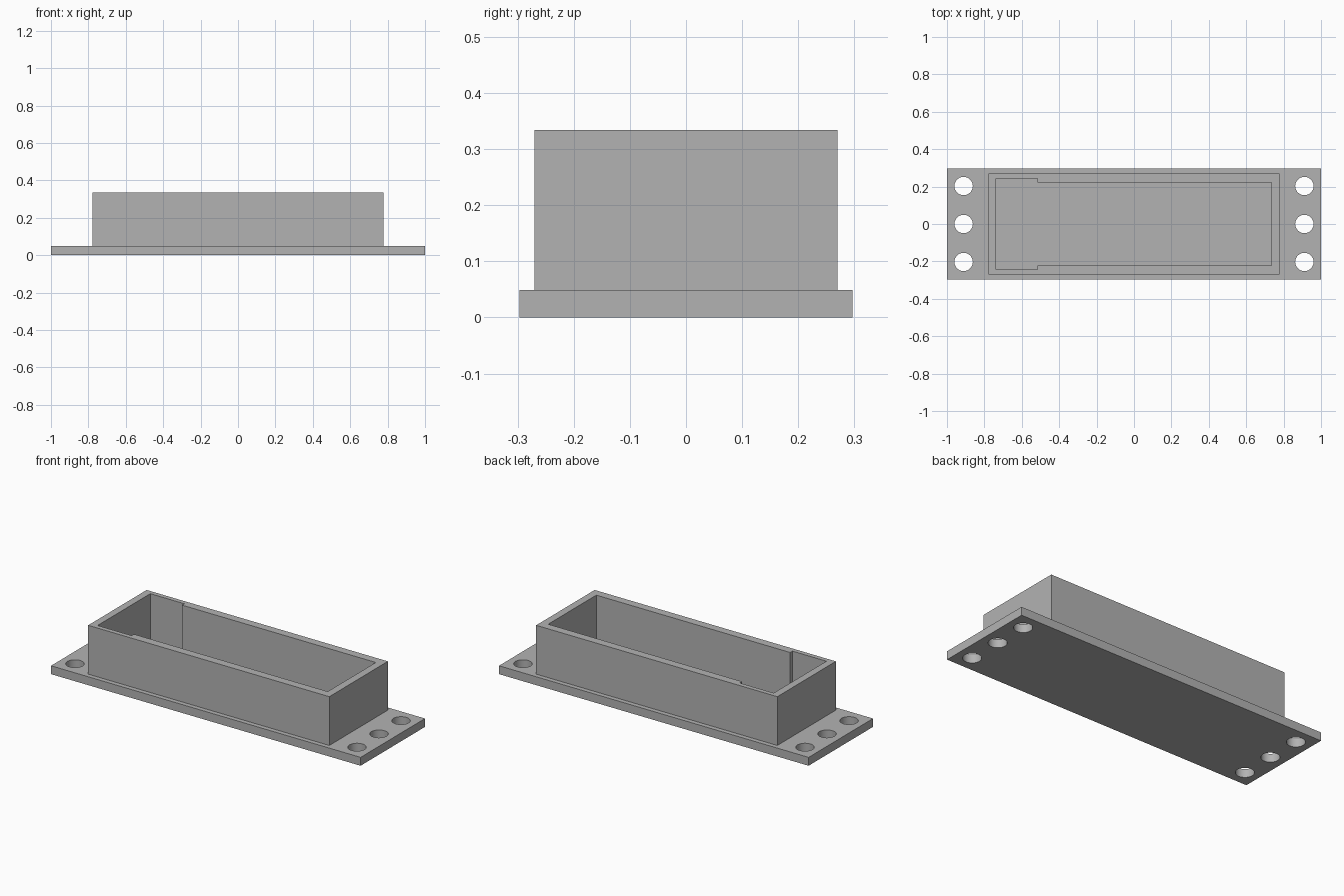
import bpy
import bmesh
from math import cos, sin, tau, radians

default = bpy.data.objects.get("Cube")
if default:
    bpy.data.objects.remove(default, do_unlink=True)

grey = bpy.data.materials.new("plain grey")
grey.use_nodes = True
GREY = (0.45, 0.45, 0.45, 1)
grey.diffuse_color = GREY
grey.node_tree.nodes["Principled BSDF"].inputs["Base Color"].default_value = GREY


def rectangle(x, y):
    return [(-x, -y), (x, -y), (x, y), (-x, y)]


def circle(cx, cy, r, sides=48):
    return [(cx + r * cos(tau * i / sides), cy + r * sin(tau * i / sides))
            for i in range(sides)]


def slab(name, outlines, bottom, top):
    """Solid plate from an outer outline and any hole outlines."""
    bm = bmesh.new()
    for outline in outlines:
        verts = [bm.verts.new((x, y, 0)) for x, y in outline]
        for a, b in zip(verts, verts[1:] + verts[:1]):
            bm.edges.new((a, b))
    bmesh.ops.triangle_fill(bm, edges=bm.edges[:], use_beauty=True, normal=(0, 0, 1))
    mesh = bpy.data.meshes.new(name)
    bm.to_mesh(mesh)
    bm.free()
    mesh.materials.append(grey)
    obj = bpy.data.objects.new(name, mesh)
    bpy.context.collection.objects.link(obj)
    obj.location.z = (bottom + top) / 2
    solid = obj.modifiers.new("thickness", 'SOLIDIFY')
    solid.thickness = top - bottom
    solid.offset = 0
    bpy.ops.object.select_all(action='DESELECT')
    obj.select_set(True)
    bpy.context.view_layer.objects.active = obj
    bpy.ops.object.modifier_apply(modifier=solid.name)
    bpy.ops.object.shade_smooth_by_angle(angle=radians(30))
    return obj


PLATE_TOP = 0.049

# Mounting flange with three screw holes at each end
holes = [circle(x, y, 0.049) for x in (-0.911, 0.911) for y in (-0.203, 0, 0.203)]
slab("base_plate", [rectangle(1, 0.297)] + holes, 0, PLATE_TOP)

# Open box wall; the pocket is wider at its right end
half = [(-0.737, 0.243), (-0.517, 0.243), (-0.517, 0.222), (0.735, 0.222)]
pocket = half + [(x, -y) for x, y in reversed(half)]
slab("box_wall", [rectangle(0.779, 0.27), pocket], PLATE_TOP, 0.334)
